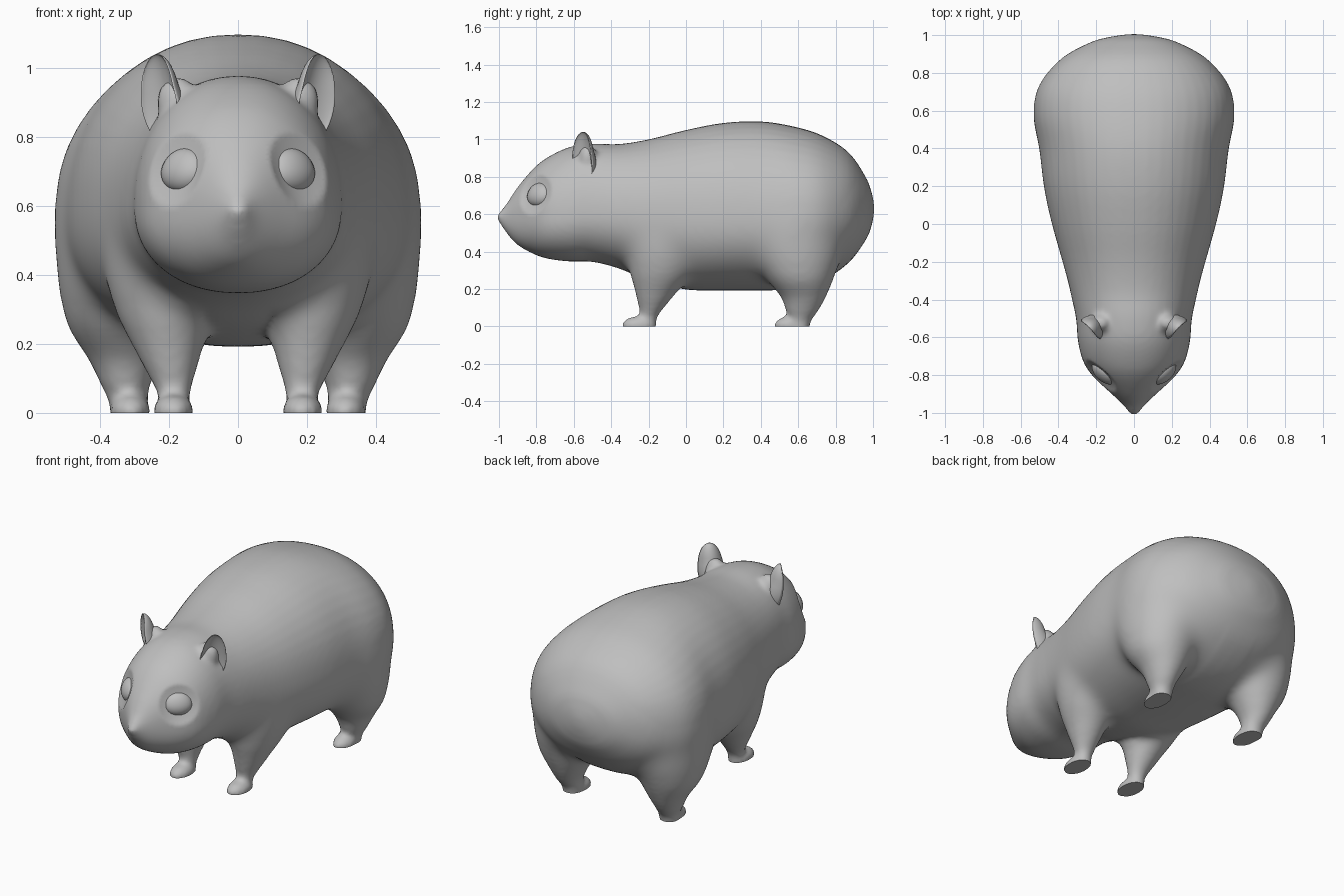
import bpy, bmesh, math
from mathutils import Matrix, Vector

if "Cube" in bpy.data.objects:
    bpy.data.objects.remove(bpy.data.objects["Cube"])

fur = bpy.data.materials.new("grey_fur")
fur.diffuse_color = (0.52, 0.52, 0.52, 1)
fur.use_nodes = True
fur.node_tree.nodes["Principled BSDF"].inputs["Base Color"].default_value = fur.diffuse_color


def make_object(name, bm):
    bmesh.ops.recalc_face_normals(bm, faces=bm.faces)
    mesh = bpy.data.meshes.new(name)
    bm.to_mesh(mesh)
    bm.free()
    for p in mesh.polygons:
        p.use_smooth = True
    mesh.materials.append(fur)
    ob = bpy.data.objects.new(name, mesh)
    bpy.context.collection.objects.link(ob)
    return ob


def loft(bm, rings):
    """Skin a list of closed point rings and cap both ends."""
    rows = [[bm.verts.new(p) for p in r] for r in rings]
    n = len(rows[0])
    for a, b in zip(rows, rows[1:]):
        for i in range(n):
            bm.faces.new((a[i], a[(i + 1) % n], b[(i + 1) % n], b[i]))
    bm.faces.new(rows[0][::-1])
    bm.faces.new(rows[-1])


def ball(bm, centre, radii):
    bmesh.ops.create_uvsphere(bm, u_segments=20, v_segments=12, radius=1,
                              matrix=Matrix.Translation(centre) @ Matrix.Diagonal((*radii, 1)))


def power(v, e):
    return math.copysign(abs(v) ** e, v)


def smooth_sections(rows, steps=4):
    """Catmull-Rom interpolation between table rows."""
    out = []
    for i in range(len(rows) - 1):
        p = [rows[max(0, min(len(rows) - 1, i + k))] for k in (-1, 0, 1, 2)]
        for s in range(steps):
            t = s / steps
            out.append([0.5 * (2 * b + (c - a) * t + (2*a - 5*b + 4*c - d) * t * t
                               + (3*b - a - 3*c + d) * t ** 3) for a, b, c, d in zip(*p)])
    return out + [list(rows[-1])]


# Head and trunk: y, underside z, widest z, top z, half width
TRUNK = [
    (-1.008, .57, .585, .60, .018), (-.96, .50, .575, .655, .055), (-.90, .435, .57, .745, .118),
    (-.81, .385, .57, .85, .214), (-.73, .36, .575, .91, .268), (-.62, .347, .585, .96, .297),
    (-.50, .345, .60, .977, .307), (-.36, .31, .59, .975, .338), (-.20, .245, .57, 1.0, .38),
    (0, .197, .56, 1.05, .437), (.20, .192, .56, 1.088, .480), (.40, .192, .56, 1.096, .503),
    (.58, .20, .56, 1.068, .535), (.73, .245, .57, 1.02, .510), (.87, .34, .60, .93, .395),
    (.96, .46, .62, .80, .235), (.99, .53, .625, .725, .13), (1.005, .60, .63, .66, .03),
]
body = bmesh.new()
SEG = 48
rings = []
for y, low, mid, top, w in smooth_sections(TRUNK):
    ring = []
    for i in range(SEG):
        a = 2 * math.pi * i / SEG
        c, s = power(math.cos(a), .94), power(math.sin(a), .94)
        ring.append((w * c, y, mid + s * (top - mid if s > 0 else mid - low)))
    rings.append(ring)
loft(body, rings)

# Legs, flaring up into shoulder and thigh: z, inner x, outer x, front y, back y
FRONT_LEG = [(-.04, .145, .225, -.255, -.165), (.04, .14, .23, -.25, -.155), (.09, .13, .25, -.25, -.125),
             (.19, .10, .305, -.275, -.04), (.30, .06, .362, -.307, .07), (.45, .04, .395, -.325, .15),
             (.60, .04, .385, -.32, .16)]
HIND_LEG = [(-.04, .265, .37, .55, .655), (.03, .26, .375, .55, .67), (.08, .255, .397, .535, .705),
            (.16, .215, .437, .505, .75), (.26, .15, .502, .42, .795), (.40, .10, .528, .33, .84),
            (.56, .10, .535, .29, .84)]
for table in (FRONT_LEG, HIND_LEG):
    for side in (1, -1):
        loft(body, [[(side * ((x0 + x1) / 2 + (x1 - x0) / 2 * math.cos(k * math.pi / 12)),
                      (y0 + y1) / 2 + (y1 - y0) / 2 * math.sin(k * math.pi / 12), z)
                     for k in range(24)] for z, x0, x1, y0, y1 in smooth_sections(table)])

# Paws reaching forward, ear roots, nose
for side in (1, -1):
    ball(body, (side * .187, -.25, .005), (.06, .095, .05))
    ball(body, (side * .312, .565, .005), (.06, .095, .05))
    ball(body, (side * .175, -.525, .90), (.062, .05, .075))
ball(body, (0, -.978, .585), (.038, .03, .02))

# Fuse everything into one soft skin
skin = make_object("body", body)
remesh = skin.modifiers.new("fuse", 'REMESH')
remesh.mode = 'VOXEL'
remesh.voxel_size = .014
remesh.use_smooth_shade = True
relax = skin.modifiers.new("relax", 'SMOOTH')
relax.factor = .5
relax.iterations = 8
fused = bpy.data.meshes.new_from_object(skin.evaluated_get(bpy.context.evaluated_depsgraph_get()))
skin.modifiers.clear()
bm = bmesh.new()
bm.from_mesh(fused)

# Melt the shoulders and thighs into the flanks, fading out down the legs
for k in range(10):
    flank = [v for v in bm.verts if .14 + .018 * k < v.co.z < .78 - .015 * k
             and -.42 + .01 * k < v.co.y < .92 - .01 * k and abs(v.co.x) > .1]
    for _ in range(5 if k else 2):
        bmesh.ops.smooth_vert(bm, verts=flank, factor=.5, use_axis_x=True, use_axis_y=True, use_axis_z=True)

# Press eye sockets, then cut flat soles on the ground
EYE = Vector((.157, -.785, .698))
LOOK = Vector((.66, -.70, .27)).normalized()
SOCKET = .115
for v in bm.verts:
    side = 1 if v.co.x > 0 else -1
    d = (Vector((v.co.x * side, v.co.y, v.co.z)) - EYE).length
    if d < SOCKET:
        push = LOOK * -.032 * (1 - (d / SOCKET) ** 2)
        v.co += Vector((push.x * side, push.y, push.z))
bmesh.ops.bisect_plane(bm, geom=bm.verts[:] + bm.edges[:] + bm.faces[:],
                       plane_co=(0, 0, 0), plane_no=(0, 0, 1), clear_inner=True)
bmesh.ops.holes_fill(bm, edges=[e for e in bm.edges if e.is_boundary])
bm.to_mesh(skin.data)
bm.free()
for p in skin.data.polygons:
    p.use_smooth = p.normal.z > -.99 or p.center.z > .01
    p.material_index = 0


def mirrored(name, build):
    for label, side in (("right_", 1), ("left_", -1)):
        bm = build()
        if side < 0:
            bmesh.ops.scale(bm, vec=(-1, 1, 1), verts=bm.verts)
        make_object(label + name, bm)


# Eyes: domed, flatter along the lower lid
def eye():
    bm = bmesh.new()
    bmesh.ops.create_uvsphere(bm, u_segments=24, v_segments=16, radius=1)
    for v in bm.verts:
        v.co = Vector((v.co.x * .078, v.co.y * .045, v.co.z * (.070 if v.co.z > 0 else .060)))
    x = LOOK.cross(Vector((0, 0, -1))).normalized()
    z = x.cross(-LOOK)
    if z.z < 0:
        x, z = -x, -z
    m = Matrix((x, -LOOK, z)).transposed().to_4x4()
    bm.transform(Matrix.Translation(EYE + LOOK * .002) @ m)
    return bm


# Ears: upright cups opening forward and outward, thick behind
def ear():
    bm = bmesh.new()
    bmesh.ops.create_uvsphere(bm, u_segments=28, v_segments=20, radius=1)
    for v in bm.verts:
        x, y, z = v.co
        root = max(0, .3 - z)
        y = y * (.05 + .03 * root) if y > 0 else -y * .02
        v.co = (x * (.068 + .012 * root), y - .012 - .02 * x * x, z * .135)
    m = Matrix.Rotation(math.radians(45), 4, 'Z') @ Matrix.Rotation(math.radians(4), 4, 'X')
    bm.transform(Matrix.Translation((.208, -.535, .908)) @ Matrix.Rotation(math.radians(6), 4, 'Y') @ m)
    return bm


mirrored("eye", eye)
mirrored("ear", ear)
